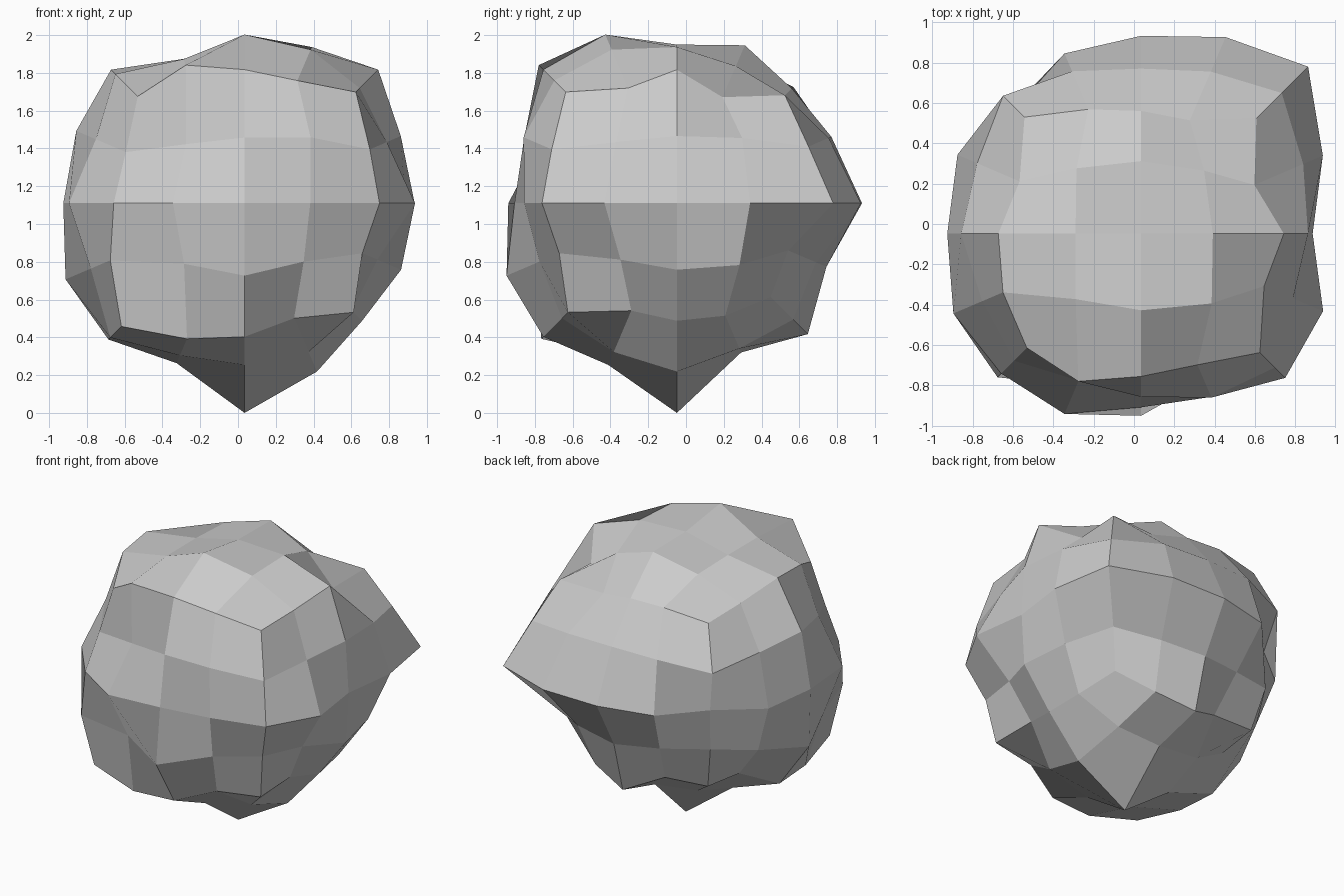
import bpy, bmesh
from mathutils import Vector

if "Cube" in bpy.data.objects:
    bpy.data.objects.remove(bpy.data.objects["Cube"])

CENTRE = Vector((0.035, -0.048, 1.11))
STEP = {-2: -1.0, -1: -0.425, 0: 0.0, 1: 0.43, 2: 1.0}

# Lumpiness: distance from the centre in hundredths, one layer per height,
# rows front to back, columns left to right (inner rows hold just the two sides)
LAYERS = {
    2: [[98, 108, 100, 96, 102],
        [101, 89, 97, 95, 90],
        [100, 83, 84, 90, 100],
        [89, 88, 91, 85, 83],
        [100, 91, 86, 83, 99]],
    1: [[93, 85, 88, 95, 98], [92, 88], [97, 90], [95, 94],
        [101, 94, 89, 94, 103]],
    0: [[98, 97, 86, 88, 101], [101, 98], [96, 85], [99, 98],
        [88, 97, 98, 106, 117]],
    -1: [[105, 88, 98, 85, 92], [95, 82], [103, 90], [93, 90],
         [93, 85, 86, 86, 87]],
    -2: [[113, 106, 100, 90, 100],
         [105, 94, 93, 92, 84],
         [102, 92, 111, 97, 88],
         [87, 88, 86, 90, 88],
         [98, 86, 98, 91, 86]],
}


def radius(i, j, k):
    row = LAYERS[k][j + 2]
    if len(row) == 2:
        return row[0 if i < 0 else 1] / 100
    return row[i + 2] / 100


# Rock: cube with a 4 x 4 grid on each side, rounded to a ball and made lumpy
bm = bmesh.new()
bmesh.ops.create_cube(bm, size=4)
bmesh.ops.subdivide_edges(bm, edges=bm.edges[:], cuts=3, use_grid_fill=True)
for v in bm.verts:
    i, j, k = (round(c) for c in v.co)
    direction = Vector((STEP[i], STEP[j], STEP[k])).normalized()
    v.co = CENTRE + direction * radius(i, j, k)
bmesh.ops.recalc_face_normals(bm, faces=bm.faces[:])

mesh = bpy.data.meshes.new("rock")
bm.to_mesh(mesh)
bm.free()
rock = bpy.data.objects.new("rock", mesh)
bpy.context.collection.objects.link(rock)
